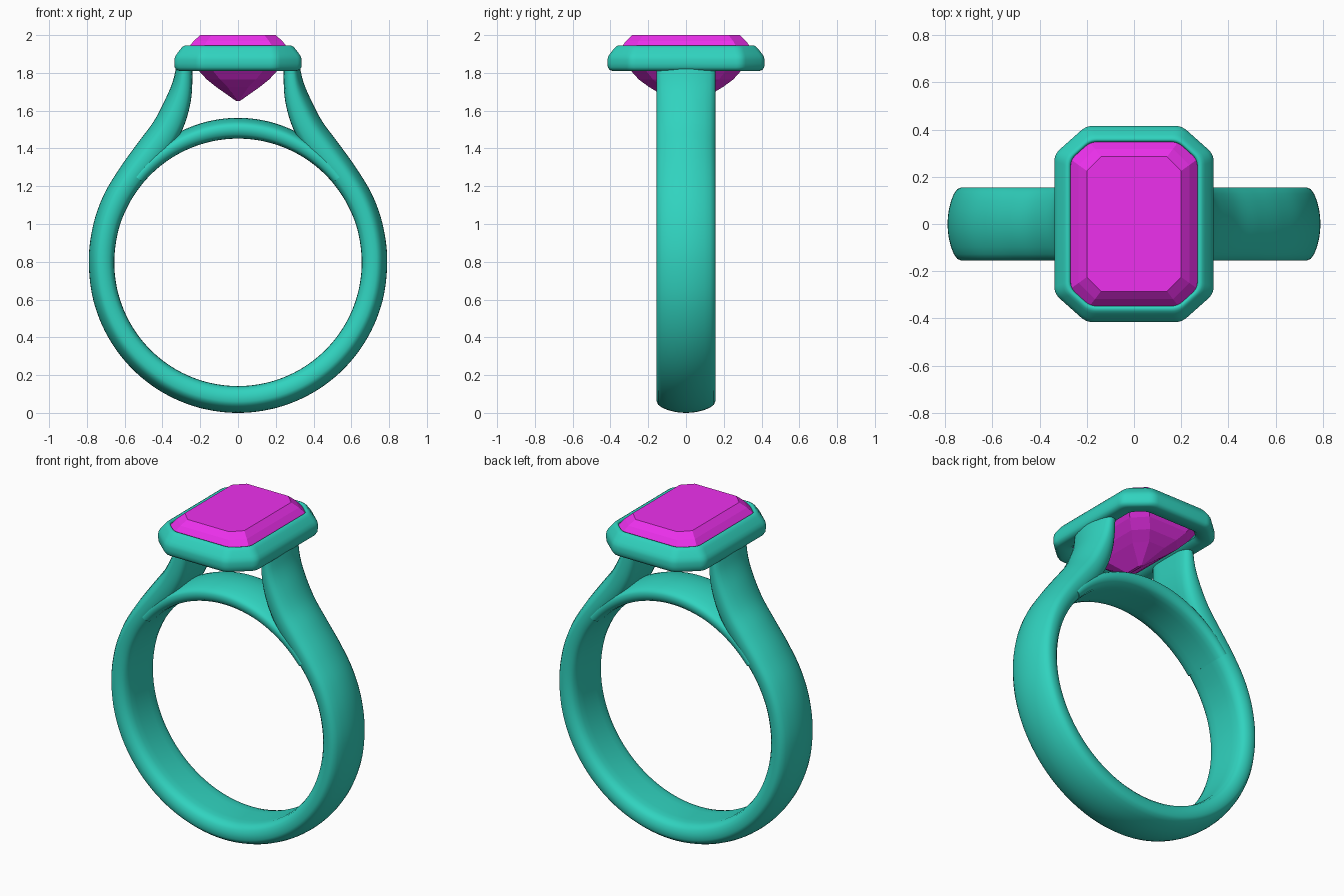
import bpy, bmesh, math
from mathutils import Vector

if "Cube" in bpy.data.objects:
    bpy.data.objects.remove(bpy.data.objects["Cube"])

CZ = 0.797   # finger hole centre height
RI = 0.655   # finger hole radius


def material(name, rgb):
    m = bpy.data.materials.new(name)
    m.diffuse_color = (*rgb, 1)
    m.use_nodes = True
    m.node_tree.nodes["Principled BSDF"].inputs["Base Color"].default_value = m.diffuse_color
    return m


metal = material("teal_metal", (0.03, 0.65, 0.52))
stone = material("magenta_stone", (0.85, 0.03, 0.85))


def loft(name, rings, mat, closed=False, smooth=None):
    """Skin a list of equal-length point rings; cap the ends unless closed."""
    bm = bmesh.new()
    vs = [[bm.verts.new(p) for p in r] for r in rings]
    n, k = len(vs[0]), len(vs)
    for i in range(k if closed else k - 1):
        a, b = vs[i], vs[(i + 1) % k]
        for j in range(n):
            bm.faces.new((a[j], a[(j + 1) % n], b[(j + 1) % n], b[j]))
    if not closed:
        bm.faces.new(vs[0])
        bm.faces.new(vs[-1])
    bmesh.ops.recalc_face_normals(bm, faces=bm.faces)
    me = bpy.data.meshes.new(name)
    bm.to_mesh(me)
    bm.free()
    ob = bpy.data.objects.new(name, me)
    bpy.context.collection.objects.link(ob)
    me.materials.append(mat)
    if smooth:
        bpy.ops.object.select_all(action='DESELECT')
        bpy.context.view_layer.objects.active = ob
        ob.select_set(True)
        bpy.ops.object.shade_smooth_by_angle(angle=math.radians(smooth))
    return ob


def spline(pts, steps=6):
    """Catmull-Rom through points of any dimension."""
    p = [Vector(q) for q in pts]
    p = [2 * p[0] - p[1]] + p + [2 * p[-1] - p[-2]]
    out = []
    for i in range(1, len(p) - 2):
        a, b, c, d = p[i - 1:i + 3]
        for s in range(steps):
            t = s / steps
            out.append(0.5 * (2 * b + (c - a) * t + (2 * a - 5 * b + 4 * c - d) * t * t
                              + (3 * b - a - 3 * c + d) * t ** 3))
    return out + [p[-2]]


# Band cross-section: u from finger side (0) to domed outside (1), y across
half = [(0, 0), (0, .06), (.01, .1), (.07, .13), (.2, .148), (.4, .155), (.58, .155),
        (.7, .147), (.8, .128), (.89, .098), (.96, .06), (.99, .03), (1, 0)]
section = half + [(u, -y) for u, y in half[-2:0:-1]]


def sweep(name, pairs, width):
    rings = [[(xi + (xo - xi) * u, y * width, zi + (zo - zi) * u) for u, y in section]
             for xi, zi, xo, zo in pairs]
    return loft(name, rings, metal, smooth=50)


def arc_pair(deg, ro):
    c, s = math.cos(math.radians(deg)), math.sin(math.radians(deg))
    return (RI * c, CZ + RI * s, ro * c, CZ + ro * s)


# Shank: lower half circle, then shoulders rising to the head, mirrored
right = [arc_pair(d, 0.79 - 0.007 * math.sin(math.radians(d))) for d in range(-90, 1, 15)]
right += [(.633, .967, .77, .98), (.578, 1.105, .715, 1.145), (.502, 1.218, .63, 1.29),
          (.418, 1.31, .53, 1.43), (.34, 1.415, .445, 1.545), (.282, 1.53, .385, 1.66),
          (.247, 1.67, .347, 1.75), (.24, 1.84, .325, 1.84)]
left = [(-a, b, -c, d) for a, b, c, d in right[:0:-1]]
sweep("shank", spline(left + right), 1.0)

# Bridge: arc closing the finger hole under the stone
bridge = [arc_pair(d, 0.735 + 0.03 * math.sin(math.radians((d - 40) * 1.8)))
          for d in range(40, 141, 2)]
sweep("bridge", bridge, 0.985)


def octagon(hx, hy, cx, cy, z, rnd=0):
    """Cut-corner rectangle, corners optionally rounded."""
    base = []
    for sx, sy in ((1, 1), (-1, 1), (-1, -1), (1, -1)):
        e = [(sx * hx, sy * (hy - cy)), (sx * (hx - cx), sy * hy)]
        base += e if sx * sy > 0 else e[::-1]
    base = [Vector((x, y, z)) for x, y in base]
    if not rnd:
        return base
    out = []
    for i, p in enumerate(base):
        a = p + (base[i - 1] - p).normalized() * rnd
        b = p + (base[(i + 1) % 8] - p).normalized() * rnd
        for s in range(6):
            t = s / 5
            out.append(a * (1 - t) ** 2 + p * 2 * t * (1 - t) + b * t * t)
    return out


# Bezel: closed profile (inset from outer edge, height) lofted round the stone
profile = [(.11, 1.83), (.09, 1.812), (.03, 1.81), (.012, 1.815), (.002, 1.83), (0, 1.85),
           (0, 1.87), (.004, 1.886), (.014, 1.902), (.036, 1.93), (.046, 1.94),
           (.056, 1.945), (.064, 1.943), (.068, 1.935), (.07, 1.89)]
loft("bezel", [octagon(.337 - d, .416 - d, .135 - d * .75, .12 - d * .65, z, .03)
               for d, z in profile], metal, closed=True, smooth=50)

# Step-cut stone: pavilion keel, girdle, crown steps and table
cuts = [(.008, .07, .004, .02, 1.65), (.115, .195, .06, .07, 1.725),
        (.165, .25, .07, .075, 1.765), (.208, .292, .075, .08, 1.812),
        (.27, .35, .08, .075, 1.905), (.27, .35, .08, .075, 1.925),
        (.235, .318, .07, .068, 1.968), (.2, .285, .06, .06, 2.0)]
loft("stone", [octagon(*c) for c in cuts], stone)
